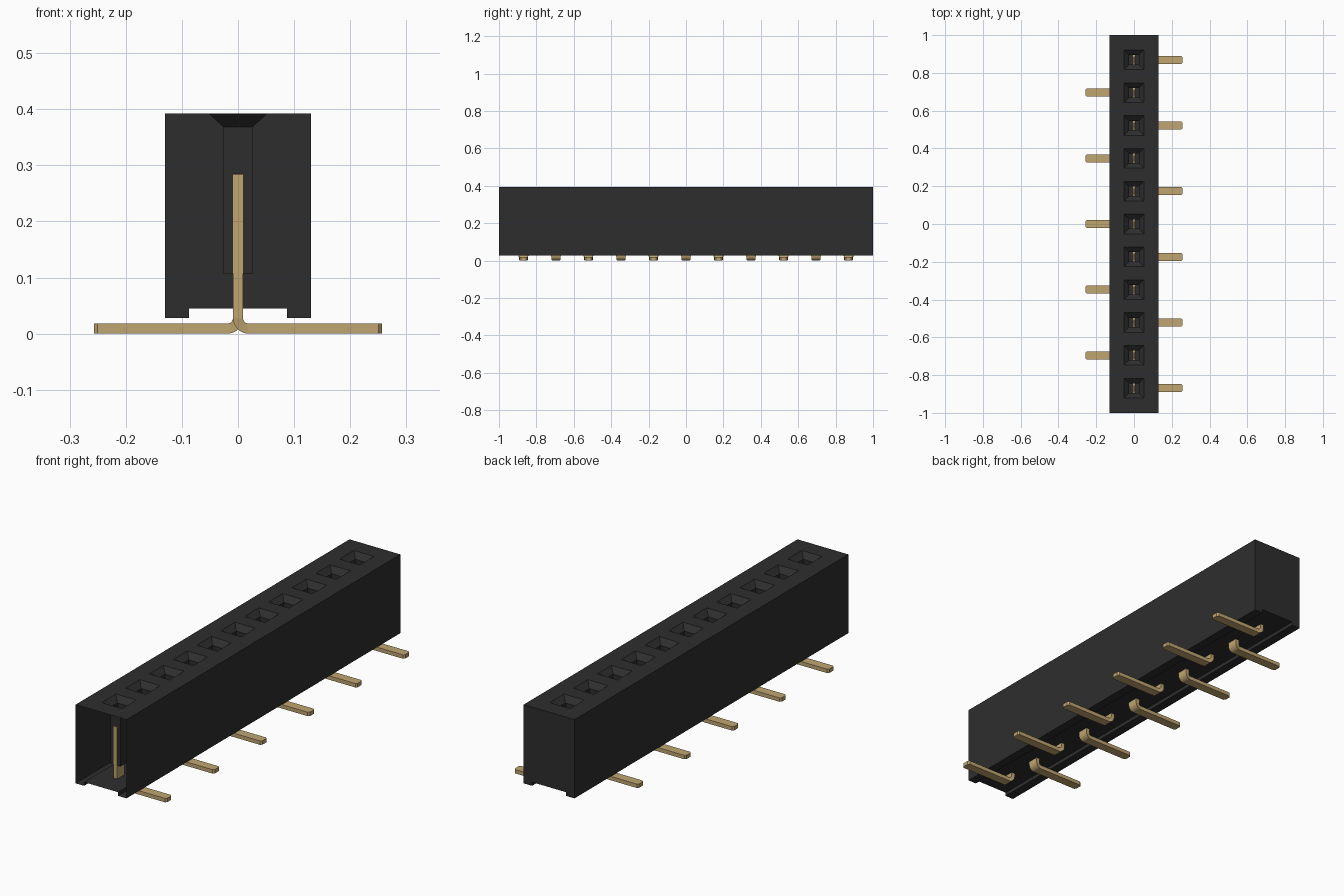
import bpy, bmesh, math
from mathutils import Vector

if "Cube" in bpy.data.objects:
    bpy.data.objects.remove(bpy.data.objects["Cube"], do_unlink=True)

COUNT, PITCH = 11, 0.1738
HALF_W, TOP, BOTTOM, RECESS = 0.13, 0.392, 0.028, 0.045


def material(name, rgb):
    m = bpy.data.materials.new(name)
    m.use_nodes = True
    m.diffuse_color = (*rgb, 1)
    bsdf = m.node_tree.nodes["Principled BSDF"]
    bsdf.inputs["Base Color"].default_value = (*rgb, 1)
    bsdf.inputs["Roughness"].default_value = 0.6
    return m


black = material("black plastic", (0.027, 0.027, 0.027))
gold = material("gold metal", (0.53, 0.38, 0.165))


def finish(bm, name, mat):
    bmesh.ops.remove_doubles(bm, verts=bm.verts, dist=1e-5)
    bmesh.ops.recalc_face_normals(bm, faces=bm.faces)
    me = bpy.data.meshes.new(name)
    bm.to_mesh(me)
    bm.free()
    me.materials.append(mat)
    ob = bpy.data.objects.new(name, me)
    bpy.context.collection.objects.link(ob)
    return ob


def face(bm, pts):
    return bm.faces.new([bm.verts.new(p) for p in pts])


def rect(cx, cy, hx, hy, z):
    return [(cx + sx * hx, cy + sy * hy, z)
            for sx, sy in ((-1, -1), (1, -1), (1, 1), (-1, 1))]


def band(bm, a, b):
    n = len(a)
    for i in range(n):
        j = (i + 1) % n
        face(bm, [a[i], a[j], b[j], b[i]])


centres = [(i - (COUNT - 1) / 2) * PITCH for i in range(COUNT)]

# Housing: hollow shell, open at the front end, with a socket in each cell
half = [(HALF_W, TOP), (HALF_W, BOTTOM), (0.087, BOTTOM), (0.087, RECESS)]
profile = half + [(-x, z) for x, z in reversed(half)]
bm = bmesh.new()
for i, cy in enumerate(centres):
    y0 = -1 if i == 0 else cy - PITCH / 2
    y1 = 1 if i == COUNT - 1 else cy + PITCH / 2
    # outer walls and underside
    for (xa, za), (xb, zb) in zip(profile, profile[1:]):
        face(bm, [(xa, y0, za), (xb, y0, zb), (xb, y1, zb), (xa, y1, za)])
    # top surface, funnel, square shaft and shaft floor
    cell = rect(0, (y0 + y1) / 2, HALF_W, (y1 - y0) / 2, TOP)
    mouth = rect(0, cy, 0.052, 0.052, TOP)
    throat = rect(0, cy, 0.0255, 0.025, 0.368)
    floor = rect(0, cy, 0.0255, 0.025, 0.107)
    band(bm, cell, mouth)
    band(bm, mouth, throat)
    band(bm, throat, floor)
    face(bm, floor)
# rear end wall
face(bm, [(x, 1, z) for x, z in profile])
finish(bm, "housing", black)

# Contact pins: cross-sections swept down the post, round the bend, out the foot
T, R = 0.009, 0.010
POST, FOOT = 0.026, 0.0215


def pin_sections():
    """Each section: inner point, outer point (x, z), half width in y."""
    s = [((0.003, 0.291), (-0.003, 0.291), 0.012),
         ((T, 0.284), (-T, 0.284), POST)]
    cx, cz, steps = T + R, 2 * T + R, 6
    for k in range(steps + 1):
        a = math.pi + k / steps * math.pi / 2
        c, d = math.cos(a), math.sin(a)
        s.append(((cx + R * c, cz + R * d),
                  (cx + (R + 2 * T) * c, cz + (R + 2 * T) * d),
                  POST + (FOOT - POST) * k / steps))
    s.append(((0.25, 2 * T), (0.25, 0), FOOT))
    s.append(((0.257, 2 * T), (0.257, 0), 0.014))
    return s


for i, cy in enumerate(centres):
    side = 1 if i % 2 == 0 else -1
    bm = bmesh.new()
    rings = [[(side * a[0], cy - w, a[1]), (side * a[0], cy + w, a[1]),
              (side * b[0], cy + w, b[1]), (side * b[0], cy - w, b[1])]
             for a, b, w in pin_sections()]
    for a, b in zip(rings, rings[1:]):
        band(bm, a, b)
    face(bm, rings[0])
    face(bm, rings[-1])
    finish(bm, f"contact_pin_{i + 1}", gold)
